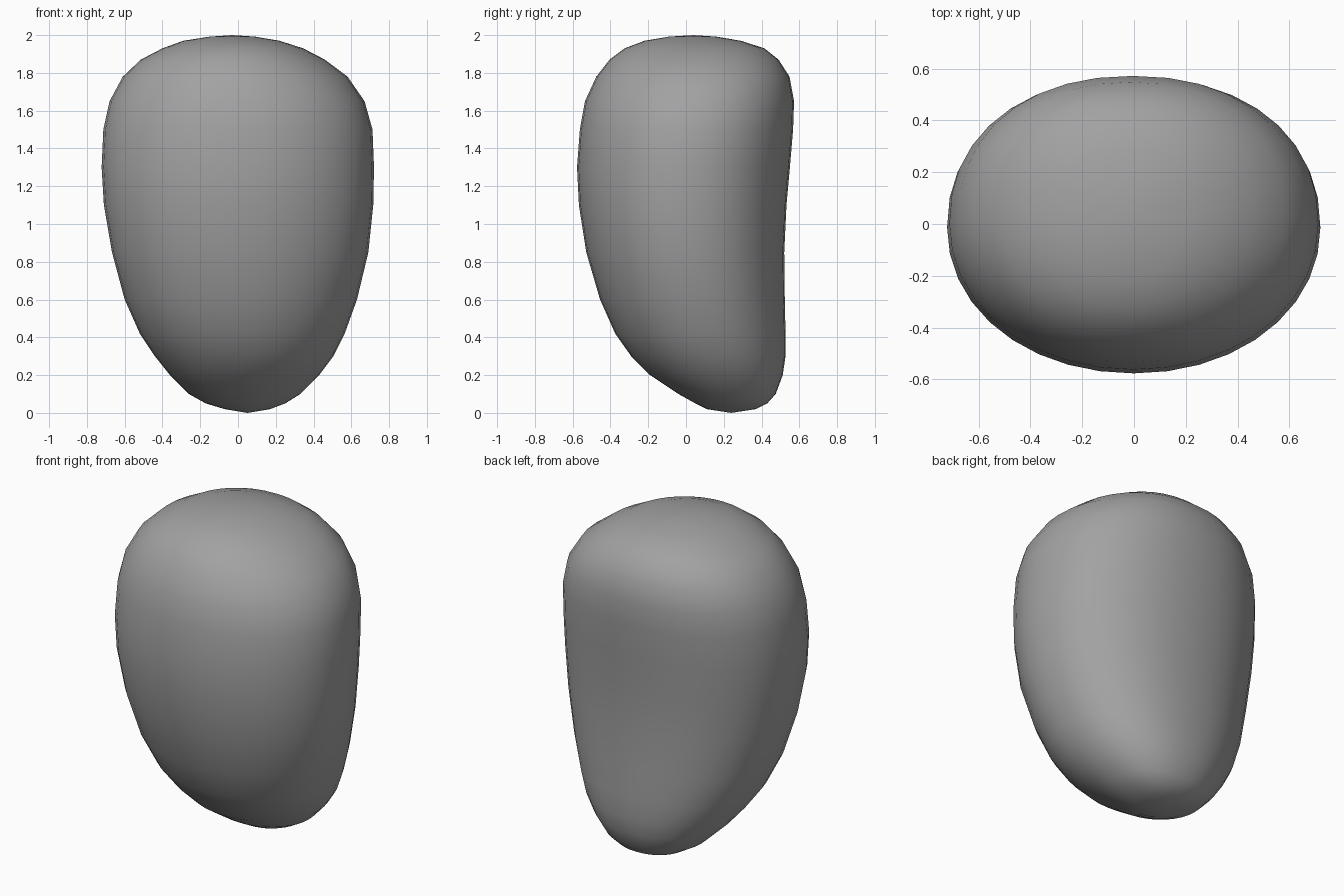
import bpy, bmesh
from math import sin, cos, pi

if "Cube" in bpy.data.objects:
    bpy.data.objects.remove(bpy.data.objects["Cube"])

# Cross-sections: z, left x, right x, front y, back y
SECTIONS = [
    (0.02, -0.07, 0.17, 0.11, 0.37),
    (0.05, -0.17, 0.25, 0.05, 0.43),
    (0.10, -0.26, 0.33, -0.04, 0.475),
    (0.20, -0.36, 0.43, -0.19, 0.512),
    (0.30, -0.44, 0.505, -0.29, 0.527),
    (0.42, -0.52, 0.565, -0.375, 0.527),
    (0.60, -0.60, 0.63, -0.455, 0.523),
    (0.85, -0.667, 0.69, -0.528, 0.52),
    (1.10, -0.71, 0.716, -0.567, 0.532),
    (1.30, -0.722, 0.72, -0.577, 0.55),
    (1.50, -0.713, 0.712, -0.562, 0.567),
    (1.65, -0.68, 0.67, -0.535, 0.572),
    (1.78, -0.61, 0.58, -0.475, 0.548),
    (1.87, -0.515, 0.46, -0.405, 0.49),
    (1.93, -0.40, 0.345, -0.325, 0.415),
    (1.97, -0.29, 0.22, -0.22, 0.29),
    (1.992, -0.15, 0.09, -0.09, 0.16),
]
SIDES = 36


def power(v, e):
    return abs(v) ** e * (1 if v >= 0 else -1)


# Smooth pebble body lofted through the sections
bm = bmesh.new()
rings = []
for z, x0, x1, y0, y1 in SECTIONS:
    cx, cy, rx, ry = (x0 + x1) / 2, (y0 + y1) / 2, (x1 - x0) / 2, (y1 - y0) / 2
    ring = []
    for i in range(SIDES):
        a = 2 * pi * i / SIDES
        e = 2 / 2.2 if sin(a) > 0 else 2 / 2.05   # back slightly flatter
        ring.append(bm.verts.new((cx + rx * power(cos(a), e),
                                  cy + ry * power(sin(a), e), z)))
    rings.append(ring)
for lo, hi in zip(rings, rings[1:]):
    for i in range(SIDES):
        j = (i + 1) % SIDES
        bm.faces.new((lo[i], lo[j], hi[j], hi[i]))

# Rounded end caps
bottom = bm.verts.new((0.05, 0.24, 0.0))
top = bm.verts.new((-0.03, 0.04, 2.0))
for i in range(SIDES):
    j = (i + 1) % SIDES
    bm.faces.new((rings[0][j], rings[0][i], bottom))
    bm.faces.new((rings[-1][i], rings[-1][j], top))
bmesh.ops.recalc_face_normals(bm, faces=bm.faces)
for f in bm.faces:
    f.smooth = True

mesh = bpy.data.meshes.new("pebble_body")
bm.to_mesh(mesh)
bm.free()
bpy.context.collection.objects.link(bpy.data.objects.new("pebble_body", mesh))

# Dark grey stone colour
stone = bpy.data.materials.new("dark_stone")
stone.diffuse_color = (0.36, 0.36, 0.36, 1)
stone.use_nodes = True
stone.node_tree.nodes["Principled BSDF"].inputs["Base Color"].default_value = stone.diffuse_color
mesh.materials.append(stone)
